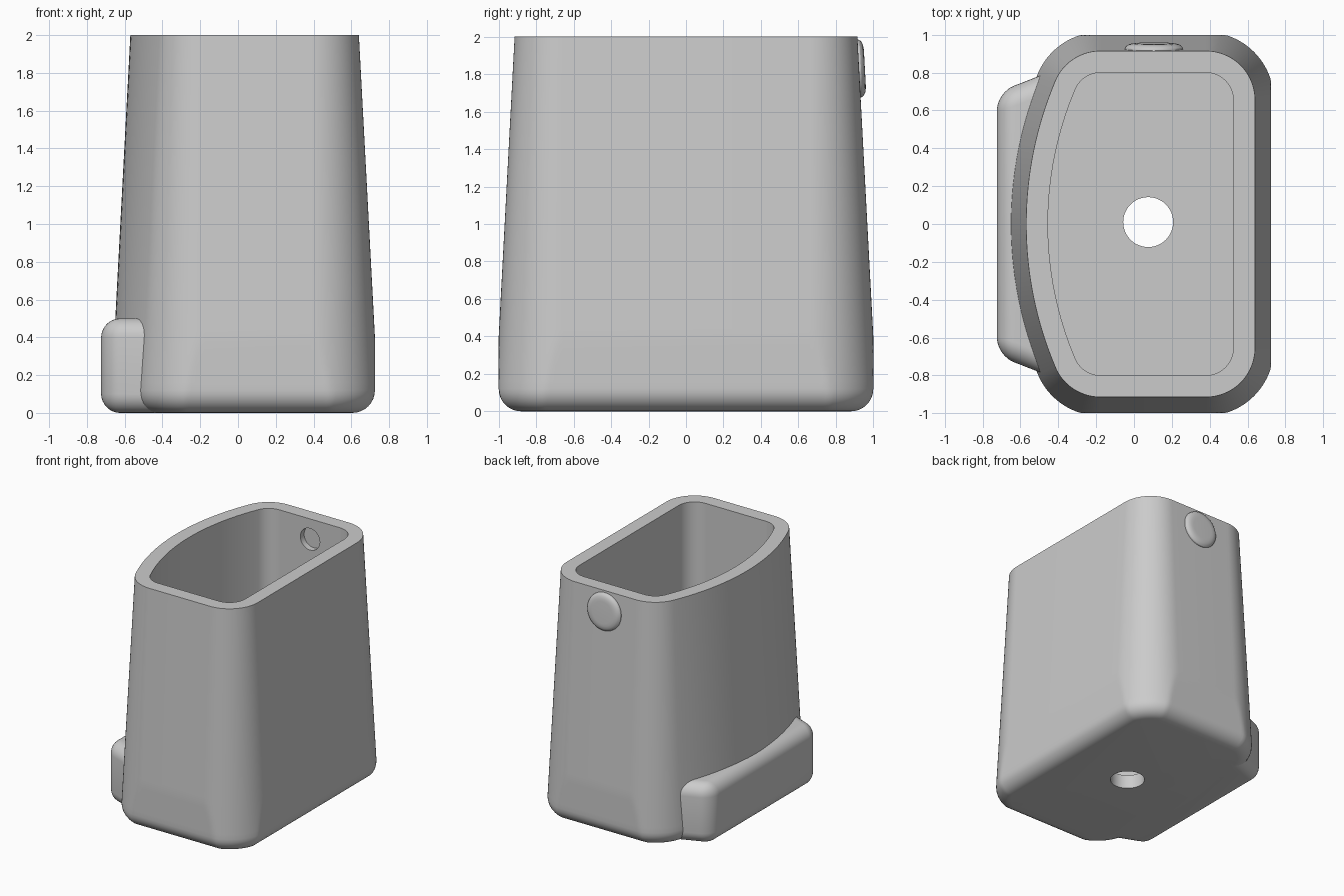
import bpy, bmesh
from math import sin, cos, pi, radians, atan2
from mathutils import Matrix

if "Cube" in bpy.data.objects:
    bpy.data.objects.remove(bpy.data.objects["Cube"])

TILT = 0.0531          # outward lean of the walls per unit of height
FLAT = 0.20            # offset at which the walls are cut vertical near the base


def ring(d, limit=9.0):
    """Outline of the cavity grown by d, clipped flat at offset 'limit'."""
    a = atan2(0.655, 1.542)
    arcs = [(0.38, 0.655, 0.145, 0, pi / 2, 24),
            (-0.177, 0.655, 0.145, pi / 2, pi - a, 18),
            (1.365, 0, 1.82, pi - a, pi + a, 32),
            (-0.177, -0.655, 0.145, pi + a, 1.5 * pi, 18),
            (0.38, -0.655, 0.145, 1.5 * pi, 2 * pi, 24)]
    pts = []
    for cx, cy, r, a0, a1, n in arcs:
        first = 1 if pts and n != 24 else 0      # skip shared tangent points
        if cx == -0.177 and cy > 0:
            first = 0
        if cx == 0.38 and cy < 0:
            first = 0
        for i in range(first, n + 1):
            t = a0 + (a1 - a0) * i / n
            x, y = cx + (r + d) * cos(t), cy + (r + d) * sin(t)
            pts.append((min(x, 0.525 + limit), max(-0.8 - limit, min(0.8 + limit, y))))
    return pts


def make(name, bm):
    bmesh.ops.recalc_face_normals(bm, faces=bm.faces)
    me = bpy.data.meshes.new(name)
    bm.to_mesh(me)
    bm.free()
    ob = bpy.data.objects.new(name, me)
    bpy.context.collection.objects.link(ob)
    return ob


def loft(name, rings, cap_ends=True):
    bm = bmesh.new()
    loops = [[bm.verts.new(p) for p in r] for r in rings]
    n = len(loops[0])
    for lo, hi in zip(loops, loops[1:]):
        for i in range(n):
            j = (i + 1) % n
            bm.faces.new((lo[i], lo[j], hi[j], hi[i]))
    if cap_ends:
        bm.faces.new(loops[0][::-1])
        bm.faces.new(loops[-1])
    return make(name, bm)


def activate(ob):
    bpy.ops.object.select_all(action='DESELECT')
    ob.select_set(True)
    bpy.context.view_layer.objects.active = ob


def smooth(ob, angle=28):
    activate(ob)
    bpy.ops.object.shade_smooth_by_angle(angle=radians(angle))


def drill(ob, radius, depth, matrix):
    """Cut a round hole, then discard the cutter."""
    bm = bmesh.new()
    bmesh.ops.create_cone(bm, cap_ends=True, segments=48, radius1=radius,
                          radius2=radius, depth=depth, matrix=matrix)
    cutter = make("hole_cutter", bm)
    cutter.hide_render = True
    mod = ob.modifiers.new("hole", 'BOOLEAN')
    mod.operation, mod.solver, mod.object = 'DIFFERENCE', 'EXACT', cutter
    activate(ob)
    bpy.ops.object.modifier_apply(modifier=mod.name)
    bpy.data.objects.remove(cutter)


# Hollow tapered body: rounded foot, leaning walls, straight cavity
R = 0.12
profile = []
for i in range(9):
    t = i / 8 * pi / 2
    profile.append((R * (1 - cos(t)), R * (1 - sin(t))))
profile += [(0.12 + 0.04 * i, 0) for i in range(1, 9)] + [(2.0, 0)]
rings = []
for z, inset in profile:
    d = 0.115 + TILT * (2 - z) - inset
    rings.append([(x, y, z) for x, y in ring(d, FLAT - inset)])
for z in (2.0, 0.115):
    rings.append([(x, y, z) for x, y in ring(0)])
body = loft("cup_body", rings)

# Drain hole in the floor and shallow round pocket inside the back wall
drill(body, 0.132, 0.6, Matrix.Translation((0.075, 0.01, 0.0)))
drill(body, 0.09, 0.12, Matrix.Translation((0.105, 0.79, 1.83)) @ Matrix.Rotation(pi / 2, 4, 'X'))
smooth(body)

# Rounded lug on the left, its inner side buried in the wall
outline = [(-0.725, 0.695), (-0.725, -0.695), (-0.38, -0.83)]
for deg in range(-20, 21, 4):
    t = radians(180 - deg)
    outline.append((1.365 + 1.88 * cos(t), 1.88 * sin(radians(deg))))
outline.append((-0.38, 0.83))
lug = loft("side_lug", [[(x, y, z) for x, y in outline] for z in (0, 0.5)])
bm = bmesh.new()
bm.from_mesh(lug.data)
edges = [e for e in bm.edges if any(v.co.x < -0.7 for v in e.verts)]
bmesh.ops.bevel(bm, geom=edges, offset=0.1, offset_type='OFFSET', segments=8,
                profile=0.5, affect='EDGES')
bm.to_mesh(lug.data)
bm.free()
smooth(lug)

# Domed button on the back, parallel to the leaning wall
dome = [(0.155, -0.03), (0.155, 0.0), (0.152, 0.01), (0.143, 0.019),
        (0.13, 0.026), (0.11, 0.03), (0.09, 0.031)]
button = loft("back_button", [[(r * cos(2 * pi * i / 48), r * sin(2 * pi * i / 48), h)
                               for i in range(48)] for r, h in dome])
button.location = (0.105, 0.924, 1.83)
button.rotation_euler = (-pi / 2 + TILT, 0, 0)
smooth(button)
